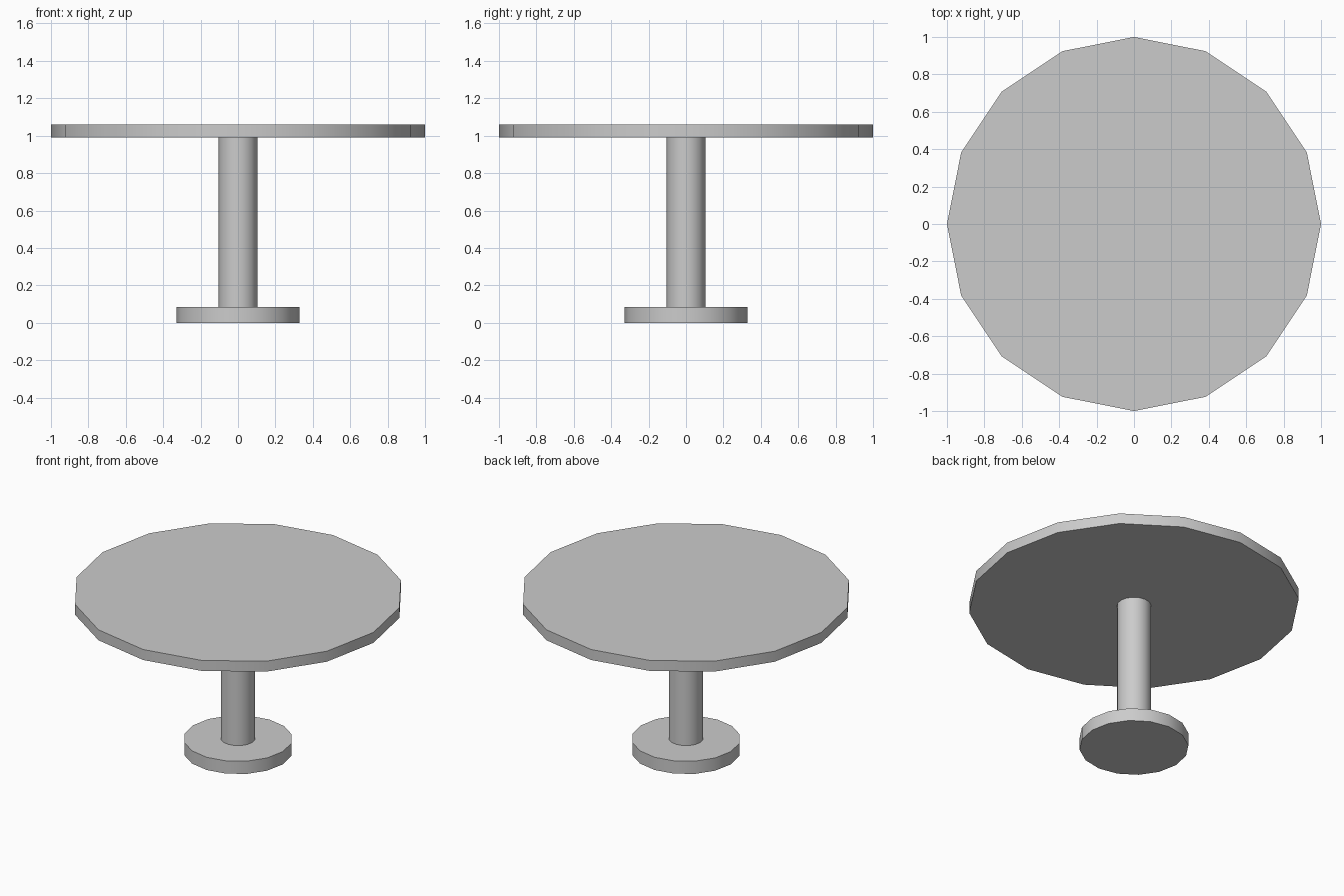
import bpy
import math

if "Cube" in bpy.data.objects:
    bpy.data.objects.remove(bpy.data.objects["Cube"])


def disc(name, radius, z0, z1, sides=16):
    # Upright prism with a corner on the x axis and softly shaded sides
    bpy.ops.mesh.primitive_cylinder_add(
        vertices=sides, radius=radius, depth=z1 - z0, location=(0, 0, (z0 + z1) / 2))
    obj = bpy.context.object
    obj.name = name
    bpy.ops.object.shade_smooth_by_angle(angle=math.radians(35))
    return obj


# Floor plate, central column and round top
disc("base", 0.33, 0.0, 0.085)
disc("column", 0.104, 0.085, 0.99)
disc("table_top", 1.0, 0.99, 1.06)
